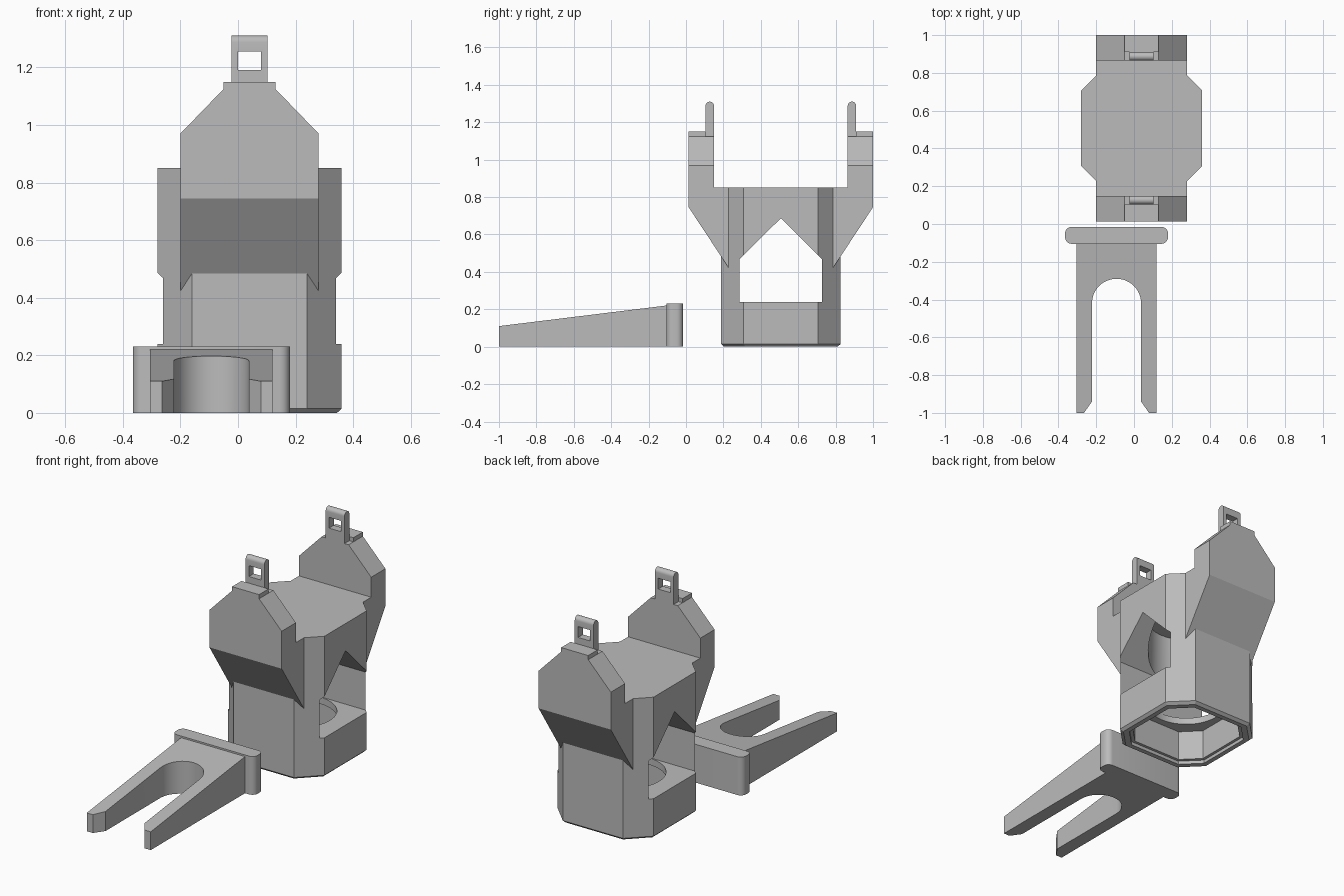
import bpy, bmesh, math
from mathutils import Vector

if "Cube" in bpy.data.objects:
    bpy.data.objects.remove(bpy.data.objects["Cube"], do_unlink=True)

grey = bpy.data.materials.new("plain grey")
grey.use_nodes = True
grey.diffuse_color = (0.5, 0.5, 0.5, 1)
grey.node_tree.nodes["Principled BSDF"].inputs["Base Color"].default_value = (0.5, 0.5, 0.5, 1)

CX, CY = 0.04, 0.507      # centre of the housing
FX = -0.0925              # centre line of the fork


def prism(name, pts, axis, lo, hi, origin=(0, 0, 0)):
    """Extrude a 2D outline along an axis; the outline uses the other two axes in order."""
    place = {"x": lambda a, b, c: (c, a, b),
             "y": lambda a, b, c: (a, c, b),
             "z": lambda a, b, c: (a, b, c)}[axis]
    bm = bmesh.new()
    rings = [[bm.verts.new(Vector(place(a, b, c)) + Vector(origin)) for a, b in pts]
             for c in (lo, hi)]
    n = len(pts)
    for ring in rings:
        bm.faces.new(ring)
    for i in range(n):
        j = (i + 1) % n
        bm.faces.new((rings[0][i], rings[0][j], rings[1][j], rings[1][i]))
    bmesh.ops.recalc_face_normals(bm, faces=bm.faces)
    mesh = bpy.data.meshes.new(name)
    bm.to_mesh(mesh)
    bm.free()
    obj = bpy.data.objects.new(name, mesh)
    mesh.materials.append(grey)
    bpy.context.collection.objects.link(obj)
    return obj


def activate(obj):
    bpy.ops.object.select_all(action="DESELECT")
    obj.select_set(True)
    bpy.context.view_layer.objects.active = obj


def combine(obj, tool, operation="DIFFERENCE"):
    """Apply a boolean and discard the tool."""
    activate(obj)
    mod = obj.modifiers.new("cut", "BOOLEAN")
    mod.operation, mod.object, mod.solver = operation, tool, "EXACT"
    bpy.ops.object.modifier_apply(modifier=mod.name)
    bpy.data.objects.remove(tool, do_unlink=True)


def smooth(obj):
    activate(obj)
    bpy.ops.object.shade_smooth_by_angle(angle=math.radians(25))


def arc(cx, cy, r, start, end, steps):
    return [(cx + r * math.cos(math.radians(start + (end - start) * i / steps)),
             cy + r * math.sin(math.radians(start + (end - start) * i / steps)))
            for i in range(steps + 1)]


def octagon(half, flat):
    return [(half, -flat), (half, flat), (flat, half), (-flat, half),
            (-half, flat), (-half, -flat), (-flat, -half), (flat, -half)]


def rectangle(x0, x1, y0, y1):
    return [(x0, y0), (x1, y0), (x1, y1), (x0, y1)]


# Housing: octagonal block with a narrowed foot
centre = (CX, CY, 0)
housing = prism("housing", octagon(0.32, 0.2), "z", 0, 0.85, centre)
bm = bmesh.new()
bm.from_mesh(housing.data)
bmesh.ops.bisect_plane(bm, geom=bm.verts[:] + bm.edges[:] + bm.faces[:],
                       plane_co=(0, 0, 0.015), plane_no=(0, 0, 1))
for v in bm.verts:
    if v.co.z < 0.01:
        v.co.x = CX + (v.co.x - CX) * 0.95
        v.co.y = CY + (v.co.y - CY) * 0.95
bm.to_mesh(housing.data)
bm.free()

# Housing openings: stepped base recess, round bore, gabled side window
combine(housing, prism("lip_cutter", octagon(0.275, 0.172), "z", -0.1, 0.02, centre))
combine(housing, prism("recess_cutter", octagon(0.258, 0.161), "z", -0.1, 0.2, centre))
combine(housing, prism("bore_cutter", arc(0, 0, 0.215, 0, 352.5, 47), "z", 0.1, 0.75, centre))
gable = [(-0.22, 0.24), (0.22, 0.24), (0.22, 0.468), (0, 0.687), (-0.22, 0.468)]
combine(housing, prism("window_cutter", gable, "x", -0.5, 0.5, centre))
smooth(housing)

# Arms, plinths and pierced tabs at the front and back
for side, s in (("front", -1), ("back", 1)):
    face = [(-0.24, 0.3), (0.24, 0.3), (0.24, 0.97), (0.09, 1.125), (-0.09, 1.125), (-0.24, 0.97)]
    arm = prism(side + "_arm", face, "y", s * 0.2, s * 0.6, centre)
    section = [(s * d, z) for d, z in ((0.28, 0.423), (0.4925, 0.745), (0.4925, 1.2),
                                       (0.3575, 1.2), (0.3575, 0.85), (0.28, 0.85))]
    combine(arm, prism("arm_section", section, "x", -0.4, 0.4, centre), "INTERSECT")

    prism(side + "_plinth", rectangle(-0.09, 0.09, 1.12, 1.15), "y", s * 0.403, s * 0.4925, centre)

    outline = ([(s * 0.403, 1.11)] + [(s * d, z) for d, z in arc(0.38025, 1.2875, 0.02275, 0, 180, 12)]
               + [(s * 0.3575, 1.11)])
    tab = prism(side + "_tab", outline, "x", -0.0625, 0.0625, centre)
    combine(tab, prism("slot_cutter", rectangle(-0.04, 0.04, 1.19, 1.255), "y",
                       s * 0.3, s * 0.5, centre))
    smooth(tab)

# Fork blade: two prongs around a round-ended slot, tapering to the tips
tips = [(0.2125, -0.1), (0.2125, -1), (0.172, -1), (0.13, -0.94)]
blade = tips + arc(0, -0.42, 0.13, 0, 180, 24) + [(-x, y) for x, y in reversed(tips)]
fork = prism("fork_blade", blade, "z", 0, 1, (FX, 0, 0))
for v in fork.data.vertices:
    if v.co.z > 0.5:
        v.co.z = 0.11 + (v.co.y + 1) * 0.123
smooth(fork)

# Fork head: bar with rounded ends
r, hx, y0, y1 = 0.035, 0.2725, -0.105, -0.015
bar = (arc(hx - r, y1 - r, r, 0, 90, 6) + arc(r - hx, y1 - r, r, 90, 180, 6)
       + arc(r - hx, y0 + r, r, 180, 270, 6) + arc(hx - r, y0 + r, r, 270, 360, 6))
smooth(prism("fork_head", bar, "z", 0, 0.23, (FX, 0, 0)))
